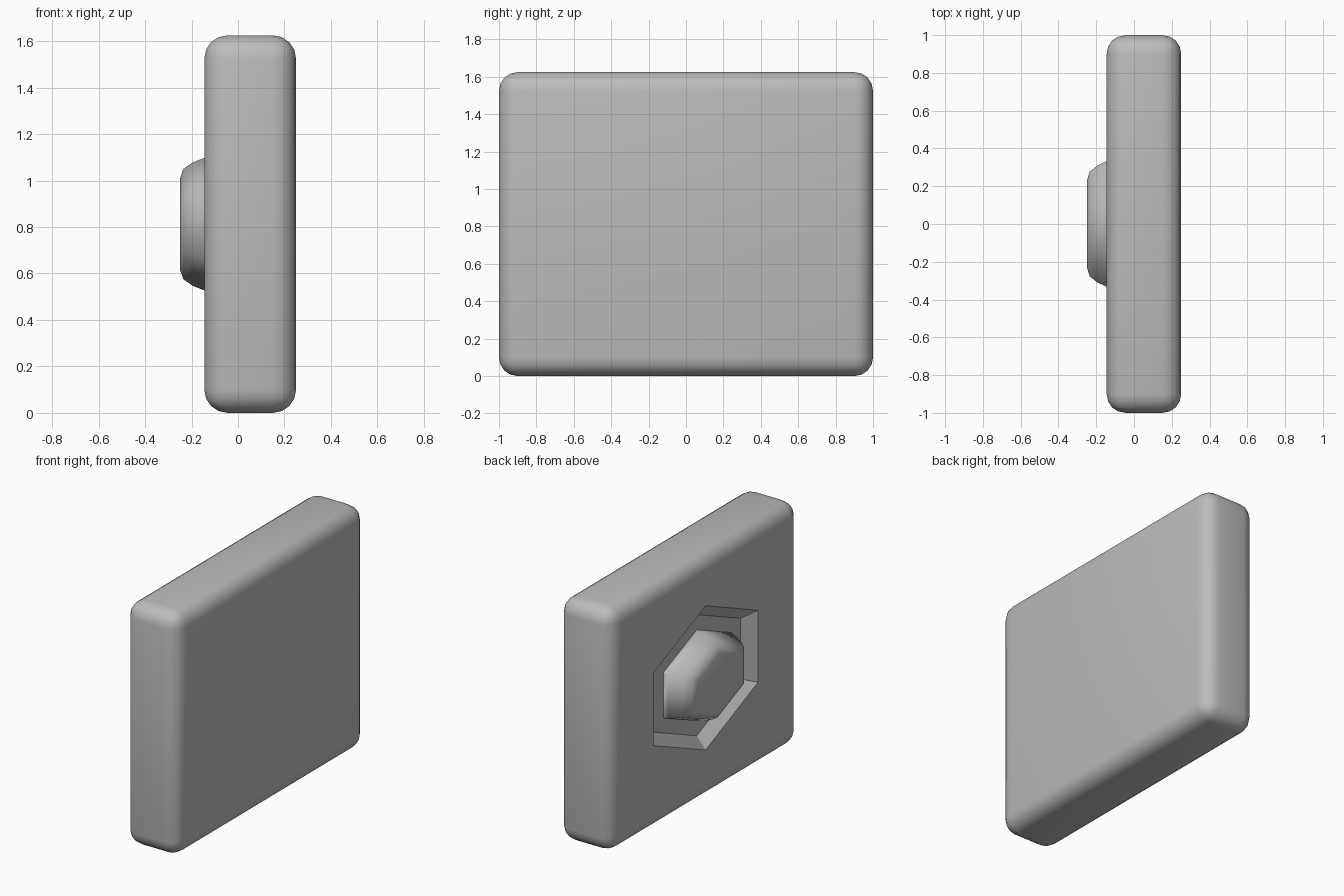
import bpy, bmesh, math

cube = bpy.data.objects.get("Cube")
if cube:
    bpy.data.objects.remove(cube, do_unlink=True)

HEIGHT, FACE_X, BACK_X = 1.625, -0.145, 0.25
MID_Z = HEIGHT / 2

grey = bpy.data.materials.new("plain grey")
grey.use_nodes = True
colour = (0.5, 0.5, 0.5, 1)
grey.diffuse_color = colour
grey.node_tree.nodes["Principled BSDF"].inputs["Base Color"].default_value = colour


def make_object(name, bm):
    bmesh.ops.recalc_face_normals(bm, faces=bm.faces)
    mesh = bpy.data.meshes.new(name)
    bm.to_mesh(mesh)
    bm.free()
    mesh.materials.append(grey)
    obj = bpy.data.objects.new(name, mesh)
    bpy.context.collection.objects.link(obj)
    return obj


def select_only(obj):
    bpy.ops.object.select_all(action='DESELECT')
    obj.select_set(True)
    bpy.context.view_layer.objects.active = obj


def smooth(obj, degrees):
    select_only(obj)
    bpy.ops.object.shade_smooth_by_angle(angle=math.radians(degrees))


def hex_loft(name, half_y, half_z, profile):
    """Stretched hexagon rings along x; profile holds (x, scale) pairs."""
    bm = bmesh.new()
    rings = []
    for x, s in profile:
        ring = []
        for i in range(6):
            a = math.radians(60 * i + 90)
            y = s * half_y * math.cos(a) / math.cos(math.radians(30))
            ring.append(bm.verts.new((x, y, MID_Z + s * half_z * math.sin(a))))
        rings.append(ring)
    for low, high in zip(rings, rings[1:]):
        for i in range(6):
            j = (i + 1) % 6
            bm.faces.new((low[i], low[j], high[j], high[i]))
    bm.faces.new(rings[0])
    bm.faces.new(rings[-1])
    return make_object(name, bm)


# Rounded slab
bm = bmesh.new()
bmesh.ops.create_cube(bm, size=1)
for v in bm.verts:
    v.co.x = BACK_X if v.co.x > 0 else FACE_X
    v.co.y *= 2
    v.co.z = HEIGHT if v.co.z > 0 else 0
bmesh.ops.bevel(bm, geom=bm.edges[:], offset=0.1, segments=4,
                profile=0.5, affect='EDGES')
slab = make_object("slab", bm)

# Sloped hexagonal recess cut in the slab
cutter = hex_loft("recess_cutter", 0.553, 0.482,
                  [(FACE_X - 0.05, 1.12), (FACE_X + 0.066, 0.84)])
cutter.hide_render = True
cut = slab.modifiers.new("recess", 'BOOLEAN')
cut.object = cutter
cut.operation = 'DIFFERENCE'
cut.solver = 'EXACT'
select_only(slab)
bpy.ops.object.modifier_apply(modifier=cut.name)
bpy.data.objects.remove(cutter, do_unlink=True)
smooth(slab, 30)

# Domed hexagonal button rising from the recess floor
button = hex_loft("button", 0.355, 0.305,
                  [(-0.06, 1), (-0.11, 0.98), (FACE_X, 0.935), (-0.195, 0.87),
                   (-0.235, 0.78), (-0.25, 0.64)])
smooth(button, 65)
